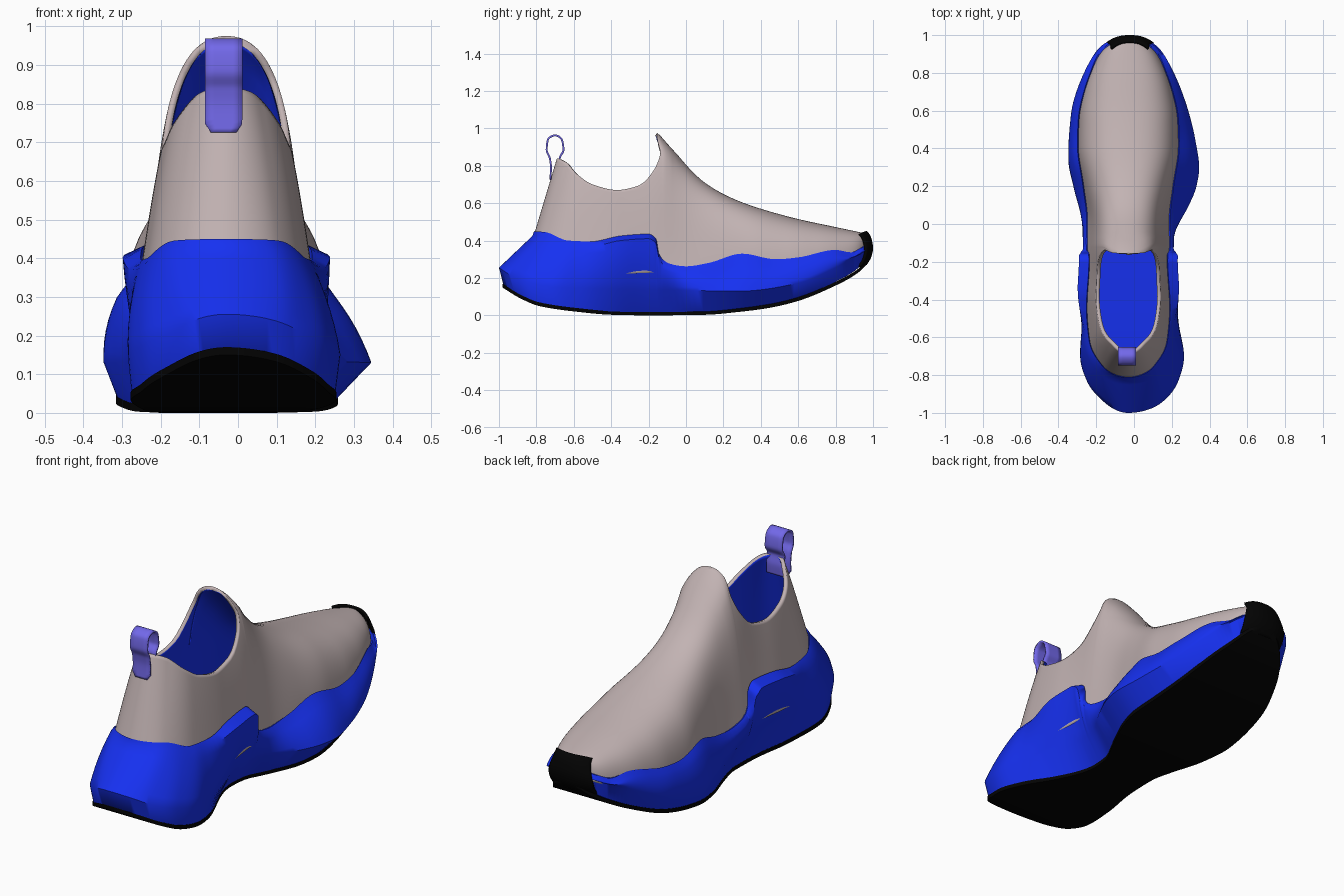
import bpy, bmesh, math

if "Cube" in bpy.data.objects:
    bpy.data.objects.remove(bpy.data.objects["Cube"])

CX = -0.03  # shoe centre line


def clamp(v, a=0.0, b=1.0):
    return max(a, min(b, v))


def smooth(a, b, v):
    t = clamp((v - a) / (b - a))
    return t * t * (3 - 2 * t)


def curve(pts, key=lambda v: v):
    """Smooth, overshoot-free interpolation through (position, value) points."""
    xs, ys = [key(p[0]) for p in pts], [p[1] for p in pts]
    d = [(ys[i + 1] - ys[i]) / (xs[i + 1] - xs[i]) for i in range(len(xs) - 1)]
    m = [d[0]] + [0 if a * b <= 0 else 2 * a * b / (a + b) for a, b in zip(d, d[1:])] + [d[-1]]

    def f(v):
        v = clamp(key(v), xs[0], xs[-1])
        i = 0
        while i < len(xs) - 2 and v > xs[i + 1]:
            i += 1
        h = xs[i + 1] - xs[i]
        t = (v - xs[i]) / h
        return ((1 + 2 * t) * (1 - t) ** 2 * ys[i] + t * (1 - t) ** 2 * h * m[i]
                + t * t * (3 - 2 * t) * ys[i + 1] + t * t * (t - 1) * h * m[i + 1])
    return f


def end_pos(y):
    return clamp((y - 0.0825) / 0.8925, -1, 1)


def sole_angle(y):   # rounds the outline at heel and toe
    return math.acos(clamp(-y, -1, 1))


def upper_angle(y):
    return math.acos(-end_pos(y))


def material(name, rgb):
    m = bpy.data.materials.new(name)
    m.diffuse_color = (*rgb, 1)
    m.use_nodes = True
    m.node_tree.nodes["Principled BSDF"].inputs["Base Color"].default_value = m.diffuse_color
    return m


TAUPE = material("taupe", (0.54, 0.45, 0.45))
BLUE = material("blue", (0.008, 0.03, 0.88))
BLACK = material("black", (0.001, 0.001, 0.001))
VIOLET = material("violet", (0.17, 0.14, 0.82))


def loft(name, sections, mats, closed=False, angle=40):
    bm = bmesh.new()
    rows = [[bm.verts.new(p) for p in s] for s in sections]
    n = len(rows[0])
    for a, b in zip(rows, rows[1:]):
        for j in range(n if closed else n - 1):
            k = (j + 1) % n
            bm.faces.new((a[j], b[j], b[k], a[k]))
    bmesh.ops.remove_doubles(bm, verts=bm.verts, dist=0.0004)
    if closed:
        bmesh.ops.recalc_face_normals(bm, faces=bm.faces)
    me = bpy.data.meshes.new(name)
    bm.to_mesh(me)
    bm.free()
    ob = bpy.data.objects.new(name, me)
    bpy.context.collection.objects.link(ob)
    for m in mats:
        me.materials.append(m)
    bpy.ops.object.select_all(action='DESELECT')
    ob.select_set(True)
    bpy.context.view_layer.objects.active = ob
    bpy.ops.object.shade_smooth_by_angle(angle=math.radians(angle))
    return ob


def thicken(ob, t, offset=-1, inner=0):
    s = ob.modifiers.new("thickness", 'SOLIDIFY')
    s.thickness, s.offset, s.material_offset = t, offset, inner


# Upper: arched cross-sections, cut off at the collar line
width = curve([(-.81, 0), (-.75, .155), (-.6, .23), (-.4, .245), (-.2, .23), (0, .222), (.2, .245),
               (.4, .268), (.55, .264), (.7, .237), (.85, .18), (.93, .125), (.975, 0)], upper_angle)
crest = curve([(-.81, .98), (-.2, .98), (-.12, .975), (-.05, .865), (.1, .71), (.25, .625),
               (.4, .57), (.6, .515), (.8, .472), (.975, .435)])
base = curve([(-.81, .2), (-.4, .22), (-.1, .23), (.2, .18), (.5, .19), (.8, .26), (.975, .34)])
collar = curve([(-.81, .84), (-.79, .835), (-.645, .75), (-.535, .70), (-.37, .67), (-.25, .695),
                (-.17, .78), (-.135, .87), (-.125, .935), (-.1205, .97)])


def arch(y, t):
    w, h, b, k = width(y), crest(y), base(y), smooth(-.1, .4, y)
    px = (w, w * (.75 + .27 * k), w * (.6 + .2 * smooth(-.35, -.13, y)), 0)
    pz = (b, b + (h - b) * (.5 + .12 * k), h, h)
    c = ((1 - t) ** 3, 3 * t * (1 - t) ** 2, 3 * t * t * (1 - t), t ** 3)
    x, z = (sum(a * q for a, q in zip(c, p)) for p in (px, pz))
    lean = .3 * (z - .44) * clamp((-.35 - y) / .4) - .035 * smooth(.85, .97, z)
    return x, y + lean, z


def arch_t(y, z):
    lo, hi = 0.0, 1.0
    for _ in range(24):
        mid = (lo + hi) / 2
        lo, hi = (mid, hi) if arch(y, mid)[2] < z else (lo, mid)
    return lo


stations = [.0825 - .8925 * math.cos(math.pi * i / 90) for i in range(91)]
stations = sorted([y for y in stations if not -.2 < y < -.115] + [-.2 + .004 * i for i in range(20)] + [-.1205, -.12])
sections = []
for y in stations:
    top = arch_t(y, collar(y)) if y < -.1202 else 1.0
    sections.append([arch(y, top * j / 28) for j in range(29)])
upper = loft("upper", sections, [TAUPE, BLUE], angle=60)
upper.location.x = CX
mir = upper.modifiers.new("mirror", 'MIRROR')
mir.use_clip, mir.merge_threshold = True, 0.001
thicken(upper, .018, inner=1)

# Sole outlines and heights
right = curve([(-1, -.03), (-.95, .14), (-.83, .235), (-.7, .265), (-.55, .24), (-.4, .205), (-.2, .165),
               (-.1, .175), (0, .235), (.1, .29), (.2, .33), (.3, .345), (.45, .325), (.6, .29),
               (.8, .215), (.9, .155), (.97, .09), (1, -.03)], sole_angle)
left = curve([(-1, -.03), (-.95, -.15), (-.83, -.25), (-.7, -.285), (-.5, -.262), (-.25, -.235),
              (-.1, -.237), (0, -.26), (.2, -.32), (.35, -.348), (.6, -.33), (.8, -.265),
              (.9, -.2), (.97, -.12), (1, -.03)], sole_angle)
tuck = {1: curve([(-1, .98), (-.6, .94), (-.18, .62), (.3, .76), (.7, .8), (1, .85)]),
        -1: curve([(-1, .98), (-.6, .95), (-.12, .82), (.3, .89), (1, .88)])}
edge_z = curve([(-1, .255), (-.9, .195), (-.7, .15), (-.3, .14), (.3, .13), (.6, .17), (.8, .25), (1, .365)])
ground_z = curve([(-1, .15), (-.98, .137), (-.9, .09), (-.8, .05), (-.6, .02), (-.4, .003), (-.2, 0),
                  (.1, .003), (.3, .02), (.45, .04), (.6, .075), (.8, .155), (.92, .22), (.98, .275), (1, .31)])
top_z = curve([(-.81, .45), (-.75, .445), (-.62, .40), (-.5, .395), (-.35, .425), (-.2, .435), (-.16, .41),
               (-.145, .33), (-.1, .28), (0, .262), (.12, .28), (.3, .33), (.48, .30), (.6, .31),
               (.8, .35), (.88, .337), (.975, .385)])


def outline(y, side):
    return right(y) if side > 0 else left(y)


def bottom_x(y, side):
    return CX + (outline(y, side) - CX) * tuck[side](y)


# Midsole: wavy upper lip, angled side wall, tucked bottom edge
def midsole_side(y, side):
    yu = y + .19 * smooth(-.45, -1, y) if y < 0 else y * .975
    z = top_z(yu)
    x, yt, _ = arch(yu, arch_t(yu, z))
    k, e = clamp(x / .1), end_pos(yu) ** 9
    swell = .035 * smooth(-.6, -.3, y) * smooth(-.13, -.17, y)   # arch flare
    floor = (CX + side * x * .85, yt - .05 * e, base(yu) + .04)
    top = (CX + side * (x + .006 * k), yt + .006 * e, z)
    lip = (CX + side * (x + .024 * k + swell), yt + .014 * e, z - .025)
    edge = (outline(y, side), y if y < 0 else y * .985, edge_z(y))
    mid = [(a + b) / 2 for a, b in zip(lip, edge)]
    mid[0] += side * .02 * k
    wall = []
    for i in range(7):
        t = i / 6
        wall.append(tuple((1 - t) ** 2 * a + 2 * t * (1 - t) * m + t * t * b for a, m, b in zip(lip, mid, edge)))
    foot = (bottom_x(y, side), y * .977, ground_z(y) + .016)
    return [floor, top] + wall + [foot]


loop = [-math.cos(math.pi * i / 100) for i in range(101)]
loop = sorted(loop + [-.21 + .008 * i for i in range(12)])
loft("midsole", [midsole_side(y, -1)[::-1] + midsole_side(y, 1) for y in loop], [BLUE], closed=True, angle=45)

# Outsole: thin tread that curls up at heel and toe
sections = []
for y in loop:
    l, r, z = bottom_x(y, -1) * 1.01, bottom_x(y, 1) * 1.01, ground_z(y)
    yy = y * .982 if y < 0 else y * .988
    low = [(l + (r - l) * i / 8, yy, z) for i in range(9)]
    high = [(p[0], p[1], z + .02) for p in low]
    sections.append(low + high[::-1])
loft("outsole", sections, [BLACK], closed=True)

# Toe bumper wrapping up over the tip
side_line = curve([(0, .955), (.25, .98), (.5, .988), (.75, .982), (.9, .972), (1, .958)])
sections = []
for i in range(21):
    u = i / 10 - 1
    back = .035 * abs(u) ** 2.5
    sections.append([(-.022 + .12 * u * (1 - .22 * smooth(.3, 1, j / 14)), side_line(j / 14) - back,
                      .275 + .168 * j / 14 - .012 * abs(u) ** 4) for j in range(15)])
thicken(loft("toe_bumper", sections, [BLACK], angle=60), .012)

# Heel pull loop
path = [(-.725, .725), (-.722, .79), (-.728, .84), (-.745, .885), (-.738, .94), (-.70, .963),
        (-.664, .94), (-.655, .885), (-.675, .84), (-.668, .79), (-.672, .74)]
py = curve([(i, p[0]) for i, p in enumerate(path)])
pz = curve([(i, p[1]) for i, p in enumerate(path)])
sections = []
for i in range(61):
    s = i / 6
    half = .048 - .015 * (1 - smooth(0, .35, s))
    sections.append([(-.037 + half * q / 2, py(s), pz(s)) for q in range(-2, 3)])
thicken(loft("pull_loop", sections, [VIOLET], angle=60), .01, 0)
